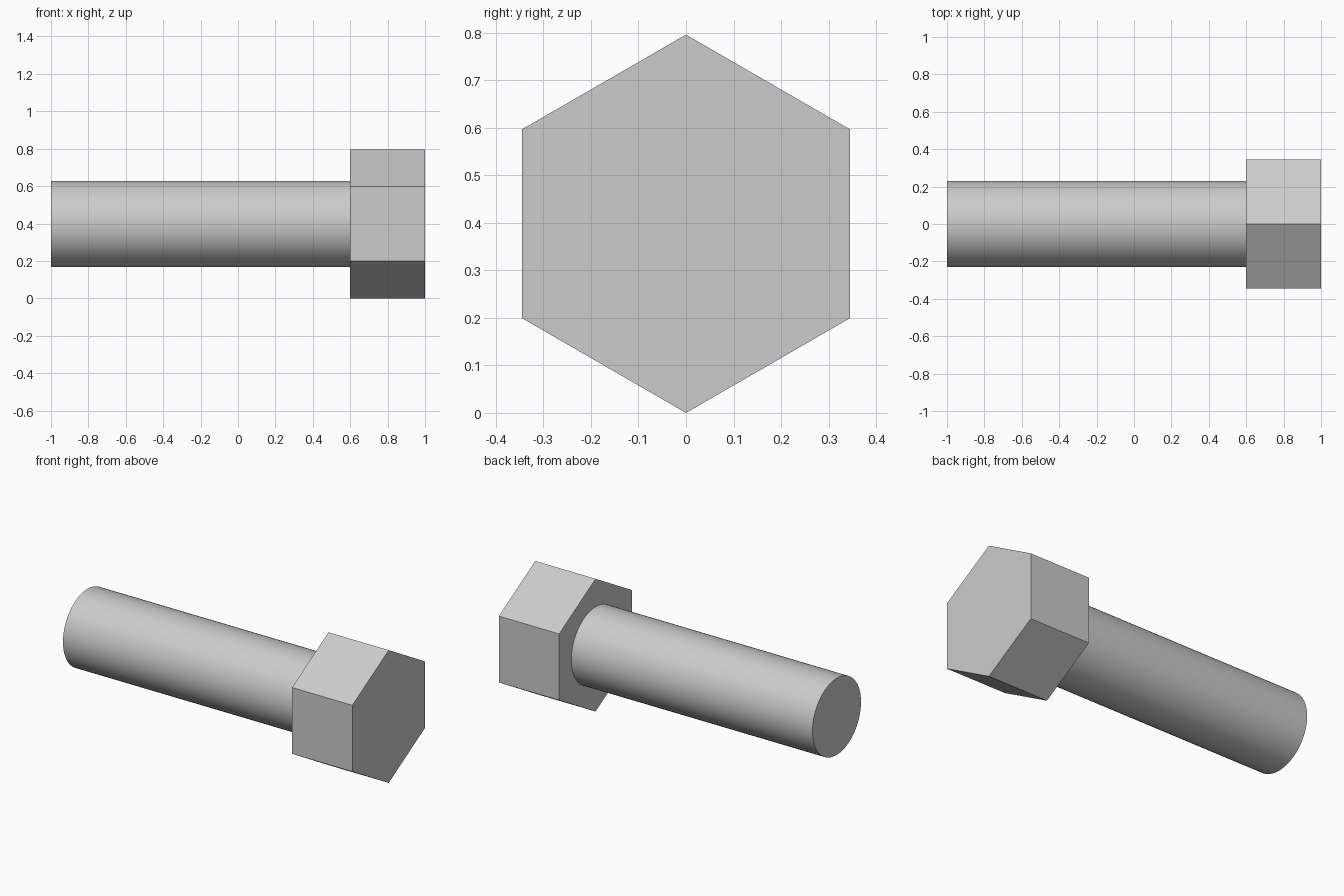
import bpy, bmesh
from math import sin, cos, tau, radians

if "Cube" in bpy.data.objects:
    bpy.data.objects.remove(bpy.data.objects["Cube"])

AXIS_Z = 0.398  # height of the bolt's centre line


def prism(name, sides, radius, x0, x1):
    """Regular prism along x with a corner pointing straight up."""
    bm = bmesh.new()
    ring = [bm.verts.new((x0, radius * sin(tau * i / sides),
                          AXIS_Z + radius * cos(tau * i / sides)))
            for i in range(sides)]
    base = bm.faces.new(ring)
    top = bmesh.ops.extrude_face_region(bm, geom=[base], use_keep_orig=True)
    verts = [g for g in top["geom"] if isinstance(g, bmesh.types.BMVert)]
    bmesh.ops.translate(bm, verts=verts, vec=(x1 - x0, 0, 0))
    bmesh.ops.recalc_face_normals(bm, faces=bm.faces)
    mesh = bpy.data.meshes.new(name)
    bm.to_mesh(mesh)
    bm.free()
    obj = bpy.data.objects.new(name, mesh)
    bpy.context.collection.objects.link(obj)
    return obj


# Hexagonal head
prism("hex_head", 6, 0.398, 0.6, 1.0)

# Round shaft, smooth around its side with sharp end rims
shaft = prism("shaft", 64, 0.23, -1.0, 0.6)
bpy.context.view_layer.objects.active = shaft
shaft.select_set(True)
bpy.ops.object.shade_smooth_by_angle(angle=radians(30))
